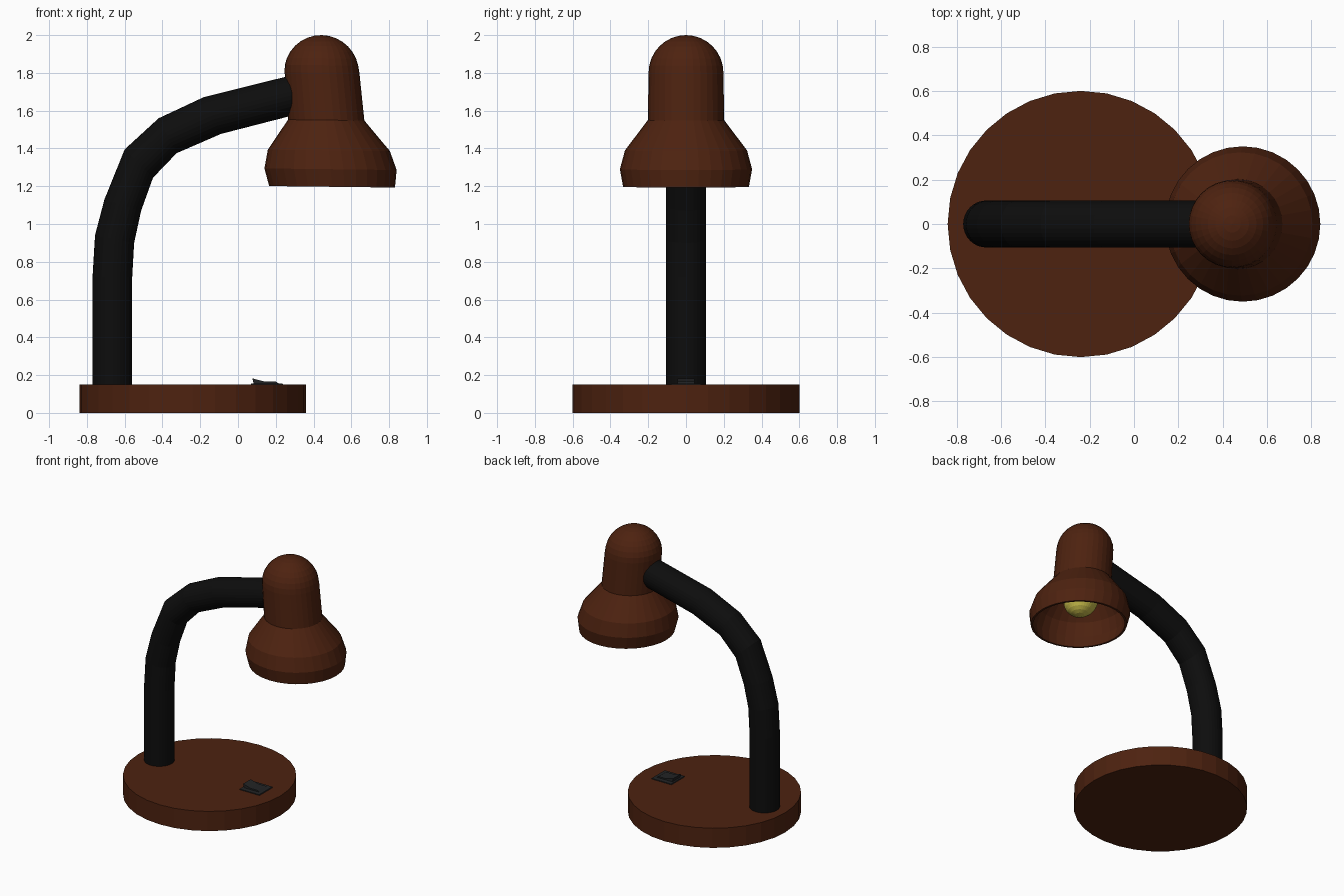
import bpy, bmesh, math

if "Cube" in bpy.data.objects:
    bpy.data.objects.remove(bpy.data.objects["Cube"])

SIDES = 32


def material(name, rgb):
    m = bpy.data.materials.new(name)
    m.diffuse_color = (*rgb, 1)
    m.use_nodes = True
    m.node_tree.nodes["Principled BSDF"].inputs["Base Color"].default_value = m.diffuse_color
    return m


BROWN = material("brown", (0.075, 0.016, 0.005))
BLACK = material("black", (0.004, 0.004, 0.004))
GREY = material("dark grey", (0.016, 0.017, 0.018))
YELLOW = material("yellow", (0.58, 0.51, 0.07))


def finish(name, bm, mat):
    bmesh.ops.recalc_face_normals(bm, faces=bm.faces)
    mesh = bpy.data.meshes.new(name)
    bm.to_mesh(mesh)
    bm.free()
    mesh.materials.append(mat)
    ob = bpy.data.objects.new(name, mesh)
    bpy.context.collection.objects.link(ob)
    return ob


def loft(name, rings, mat):
    """Skin a list of rings (lists of points); single-point rings become tips."""
    bm = bmesh.new()
    rings = [[bm.verts.new(p) for p in ring] for ring in rings]
    for a, b in zip(rings, rings[1:]):
        for i in range(SIDES):
            j = (i + 1) % SIDES
            if len(a) == 1:
                bm.faces.new((a[0], b[i], b[j]))
            elif len(b) == 1:
                bm.faces.new((a[i], b[0], a[j]))
            else:
                bm.faces.new((a[i], b[i], b[j], a[j]))
    for ring in (rings[0], rings[-1]):
        if len(ring) > 1:
            bm.faces.new(ring)
    return finish(name, bm, mat)


def lathe(name, profile, mat, place):
    rings = []
    for r, z in profile:
        if r < 1e-5:
            rings.append([place(0, 0, z)])
        else:
            rings.append([place(r * math.cos(2 * math.pi * i / SIDES),
                                r * math.sin(2 * math.pi * i / SIDES), z)
                          for i in range(SIDES)])
    return loft(name, rings, mat)


def extrude_profile(name, profile, half_y, mat):
    """Prism from an x-z outline, spanning -half_y to half_y."""
    bm = bmesh.new()
    front = [bm.verts.new((x, -half_y, z)) for x, z in profile]
    back = [bm.verts.new((x, half_y, z)) for x, z in profile]
    n = len(profile)
    bm.faces.new(front)
    bm.faces.new(back[::-1])
    for i in range(n):
        j = (i + 1) % n
        bm.faces.new((front[i], back[i], back[j], front[j]))
    return finish(name, bm, mat)


def lean(x, y, z):
    """Slight lean of the lamp head."""
    cx = 0.498 - 0.088 * (min(z, 1.83) - 1.197)
    return (cx + x, y, z - 0.012 * x)


def dome(radius, centre, steps=8):
    return [(radius * math.sin(a), centre + radius * math.cos(a))
            for a in (math.pi / 2 * i / steps for i in range(steps))]


# Round base
lathe("base", [(0.6, 0), (0.6, 0.15)], BROWN, lambda x, y, z: (x - 0.24, y, z))

# Bent arm: outer and inner edge of each joint in x-z
joints = [(-0.77, 0.14, -0.56, 0.14), (-0.77, 0.72, -0.56, 0.72),
          (-0.757, 0.94, -0.55, 0.90), (-0.707, 1.13, -0.513, 1.07),
          (-0.60, 1.395, -0.45, 1.245), (-0.42, 1.56, -0.325, 1.375),
          (-0.18, 1.672, -0.09, 1.477), (0.275, 1.785, 0.31, 1.58)]
arm = []
for ox, oz, ix, iz in joints:
    ring = []
    for i in range(SIDES):
        a = 2 * math.pi * i / SIDES
        t = (1 - math.cos(a)) / 2
        ring.append((ox + (ix - ox) * t, 0.106 * math.sin(a), oz + (iz - oz) * t))
    arm.append(ring)
loft("arm", arm, BLACK)

# Hollow shade: outer skin down to the rim, then back up the inside
outer = dome(0.198, 1.802) + [(0.198, 1.802), (0.202, 1.55), (0.323, 1.39),
                              (0.35, 1.29), (0.333, 1.197)]
inner = [(max(r - 0.015, 0), z - 0.015 if z > 1.8 else z) for r, z in outer]
inner = [p for p in inner if p[0] > 0] + [(0, 1.983)]
inner.sort(key=lambda p: p[1])
lathe("shade", outer + inner, BROWN, lean)

# Bulb with a narrow neck
bulb = [(0, 1.27)] + [(0.12 * math.sin(a), 1.39 - 0.12 * math.cos(a))
                      for a in (math.pi * i / 12 for i in range(1, 10))]
lathe("bulb", bulb + [(0.06, 1.56), (0, 1.56)], YELLOW, lean)

# Switch plate and rocker on the base
extrude_profile("switch_plate", [(0.065, 0.145), (0.24, 0.145), (0.235, 0.156), (0.07, 0.156)],
                0.08, GREY)
extrude_profile("switch_rocker", [(0.085, 0.15), (0.075, 0.183), (0.14, 0.166),
                                  (0.2, 0.166), (0.225, 0.15)], 0.046, GREY)
